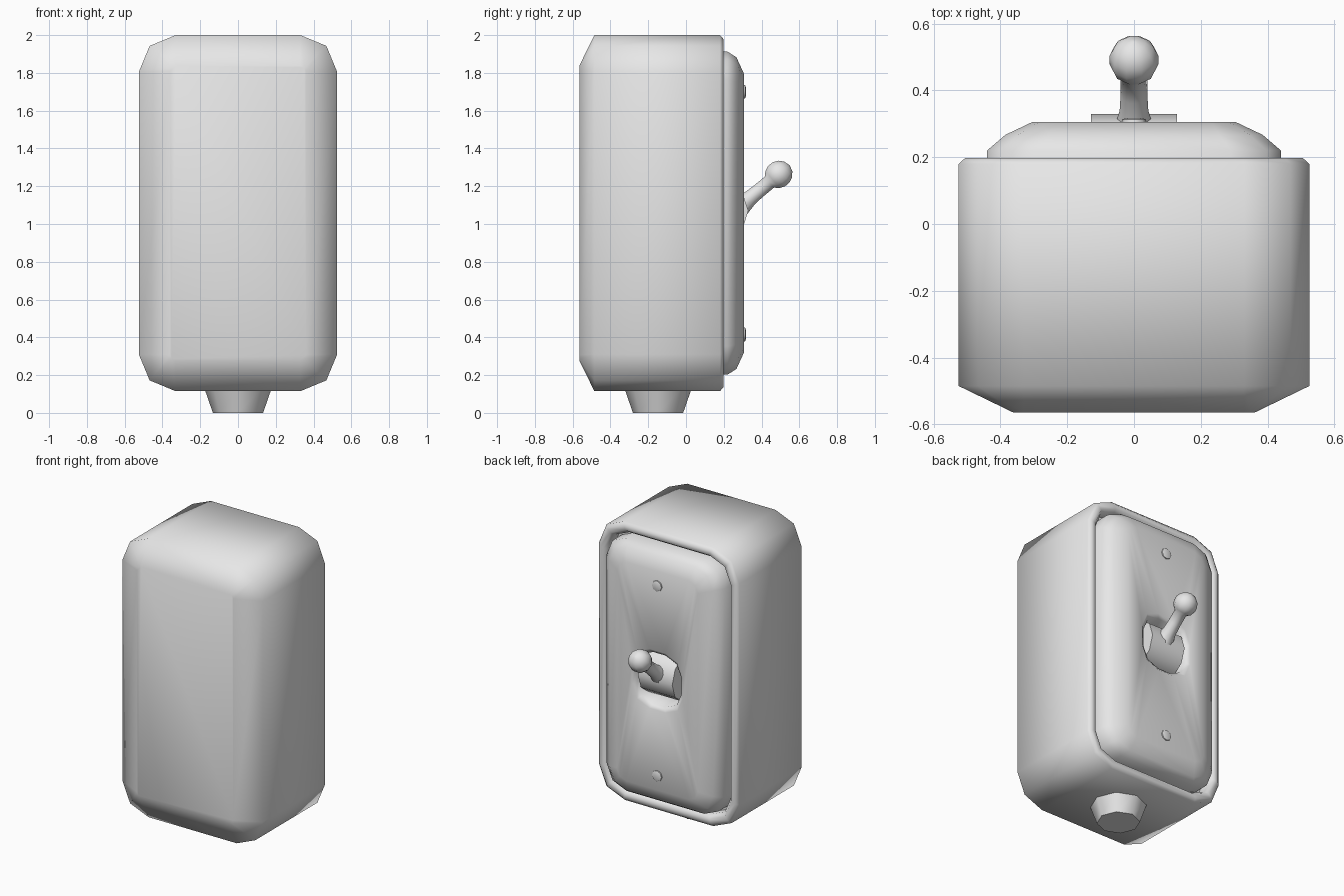
import bpy
import bmesh
import math
from mathutils import Vector

cube = bpy.data.objects.get("Cube")
if cube:
    bpy.data.objects.remove(cube, do_unlink=True)

grey = bpy.data.materials.new("light grey")
grey.use_nodes = True
grey.diffuse_color = (0.8, 0.8, 0.8, 1)
bsdf = next(n for n in grey.node_tree.nodes if n.type == 'BSDF_PRINCIPLED')
bsdf.inputs["Base Color"].default_value = (0.8, 0.8, 0.8, 1)

MID_Z = 1.0575  # centre height of box and plate


def loft(name, rings, smooth=65):
    """Skin a stack of equal-length point rings and cap both ends."""
    bm = bmesh.new()
    loops = [[bm.verts.new(p) for p in ring] for ring in rings]
    for a, b in zip(loops, loops[1:]):
        for i in range(len(a)):
            j = (i + 1) % len(a)
            bm.faces.new((a[i], a[j], b[j], b[i]))
    bm.faces.new(loops[0])
    bm.faces.new(loops[-1])
    bmesh.ops.recalc_face_normals(bm, faces=bm.faces)
    mesh = bpy.data.meshes.new(name)
    bm.to_mesh(mesh)
    bm.free()
    mesh.materials.append(grey)
    obj = bpy.data.objects.new(name, mesh)
    bpy.context.collection.objects.link(obj)
    bpy.ops.object.select_all(action='DESELECT')
    obj.select_set(True)
    bpy.context.view_layer.objects.active = obj
    bpy.ops.object.shade_smooth_by_angle(angle=math.radians(smooth))
    return obj


def rounded(hx, hz, r, y):
    """Rounded rectangle in the xz plane, three points per corner."""
    pts = []
    for k, (sx, sz) in enumerate([(1, 1), (-1, 1), (-1, -1), (1, -1)]):
        for step in range(3):
            a = math.radians(90 * k + 45 * step)
            pts.append((sx * (hx - r) + r * math.cos(a), y,
                        MID_Z + sz * (hz - r) + r * math.sin(a)))
    return pts


def lathe(name, base, axis, profile, sides, smooth=50, turn=0.0):
    """Round part: (distance along axis, radius) pairs."""
    axis = Vector(axis).normalized()
    u = Vector((1, 0, 0)) if abs(axis.x) < 0.5 else Vector((0, 1, 0))
    v = axis.cross(u)
    rings = []
    for t, r in profile:
        ring = []
        for i in range(sides):
            a = 2 * math.pi * (i + turn) / sides
            ring.append(Vector(base) + axis * t + (u * math.cos(a) + v * math.sin(a)) * r)
        rings.append(ring)
    return loft(name, rings, smooth)


# Box with chamfered front and a raised rim around the open side
loft("box", [rounded(*s) for s in [
    (.36, .78, .03, -.565), (.525, .9425, .195, -.485), (.525, .9425, .195, .18),
    (.505, .922, .18, .198), (.475, .892, .16, .198), (.455, .872, .15, .17),
    (.455, .872, .15, .12)]])

# Domed cover plate with a well for the switch
loft("cover_plate", [rounded(*s) for s in [
    (.44, .855, .15, .11), (.44, .855, .15, .22), (.385, .825, .13, .267),
    (.303, .74, .07, .306), (.19, .20, .13, .306), (.165, .175, .12, .285),
    (.16, .17, .115, .15)]])

# Cable inlet under the box
lathe("cable_inlet", (0, -.148, 0), (0, 0, 1), [(0, .133), (.13, .178)], 8)

# Toggle barrel across the well
lathe("toggle_barrel", (-.128, .17, 1.07), (1, 0, 0), [(0, .16), (.256, .16)], 10)

# Lever with a ball at the end
reach, ball = .286, .075
profile = [(0, .065), (.04, .055), (.09, .043), (.15, .04)]
for i in range(7):
    a = math.radians(148 - 24 * i)
    profile.append((reach + ball * math.cos(a), ball * math.sin(a)))
lathe("toggle_lever", (0, .27, 1.08), (0, .22, .182), profile, 10, 65)

# Plate screws
for name, z in [("upper_screw", 1.7), ("lower_screw", .415)]:
    lathe(name, (0, .295, z), (0, 1, 0), [(0, .038), (.018, .036), (.022, .024)], 8)
